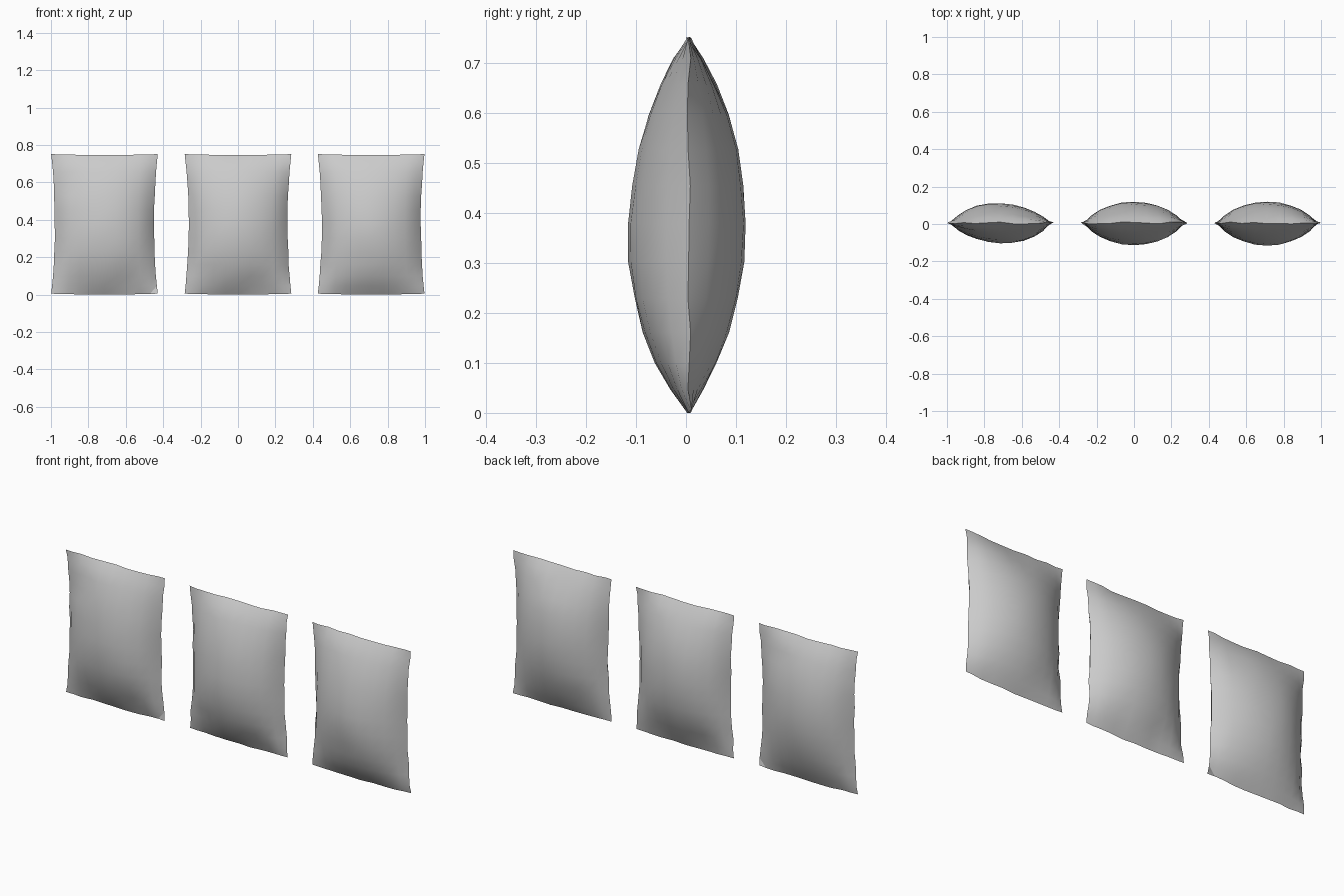
import bpy, bmesh, math, random

if "Cube" in bpy.data.objects:
    bpy.data.objects.remove(bpy.data.objects["Cube"])

random.seed(4)
COLS, ROWS = 10, 12
HALF_W, HALF_H, MID_Z = 0.285, 0.373, 0.381


def skew(t, peak):
    # remap -1..1 so that the bulge peaks at 'peak'
    return (t - peak) / (1 - peak) if t > peak else (t - peak) / (1 + peak)


def bulge(u, v, depth, pu, pv, dents):
    a, b = skew(u, pu), skew(v, pv)
    d = depth * max(0, 1 - a * a) ** 0.75 * max(0, 1 - b * b) ** 0.85
    for du, dv, amount in dents:
        d *= 1 - amount * math.exp(-((u - du) / 0.25) ** 2 - ((v - dv) / 0.13) ** 2)
    return d


def pillow_bag(name, cx, front, back):
    bm = bmesh.new()
    seam = {}
    for side, shape in ((-1, front), (1, back)):
        grid = []
        for j in range(ROWS + 1):
            row = []
            for i in range(COLS + 1):
                edge = i in (0, COLS) or j in (0, ROWS)
                if edge and (i, j) in seam:
                    row.append(seam[i, j])
                    continue
                # denser spacing toward the seams
                u = math.sin((2 * i / COLS - 1) * math.pi / 2) * 0.4 + (2 * i / COLS - 1) * 0.6
                v = math.sin((2 * j / ROWS - 1) * math.pi / 2) * 0.4 + (2 * j / ROWS - 1) * 0.6
                pinch = 0.02 * (1 - abs(v) ** 2.2)        # sides drawn in by the filling
                x = cx + u * (HALF_W - pinch)
                z = MID_Z + v * HALF_H
                y = 0.004
                if edge:
                    y += random.uniform(-0.003, 0.007)
                    x += random.uniform(-0.003, 0.003) * (1 - abs(v))
                    z -= 0.005 * math.cos(u * math.pi / 2)
                else:
                    y += side * bulge(u, v, *shape) * random.uniform(0.98, 1.01)
                vert = bm.verts.new((x, y, z))
                if edge:
                    seam[i, j] = vert
                row.append(vert)
            grid.append(row)
        for j in range(ROWS):
            for i in range(COLS):
                q = [grid[j][i], grid[j][i + 1], grid[j + 1][i + 1], grid[j + 1][i]]
                bm.faces.new(q if side < 0 else q[::-1])
    low = min(v.co.z for v in bm.verts)
    bmesh.ops.translate(bm, verts=bm.verts, vec=(0, 0, -low))
    mesh = bpy.data.meshes.new(name)
    bm.to_mesh(mesh)
    bm.free()
    obj = bpy.data.objects.new(name, mesh)
    bpy.context.collection.objects.link(obj)
    bpy.context.view_layer.objects.active = obj
    bpy.ops.object.select_all(action='DESELECT')
    obj.select_set(True)
    bpy.ops.object.shade_smooth_by_angle(angle=math.radians(50))


# (depth, peak across, peak up, dents) for the front and back panels
pillow_bag("bag_left", -0.714,
           (0.108, 0.1, -0.1, [(-0.5, -0.85, 0.4), (0.5, -0.85, 0.4), (-0.85, 0.6, 0.3)]),
           (0.108, -0.12, 0.0, [(0.6, 0.7, 0.2)]))
pillow_bag("bag_middle", 0.0,
           (0.118, 0.0, -0.1, [(0.4, -0.88, 0.4), (-0.7, -0.8, 0.3)]),
           (0.116, 0.0, 0.0, [(-0.4, -0.85, 0.4), (0.4, -0.85, 0.3)]))
pillow_bag("bag_right", 0.712,
           (0.120, 0.0, -0.12, [(-0.3, -0.5, 0.1)]),
           (0.116, 0.0, 0.0, [(0.0, 0.85, 0.3), (-0.5, -0.8, 0.2)]))
